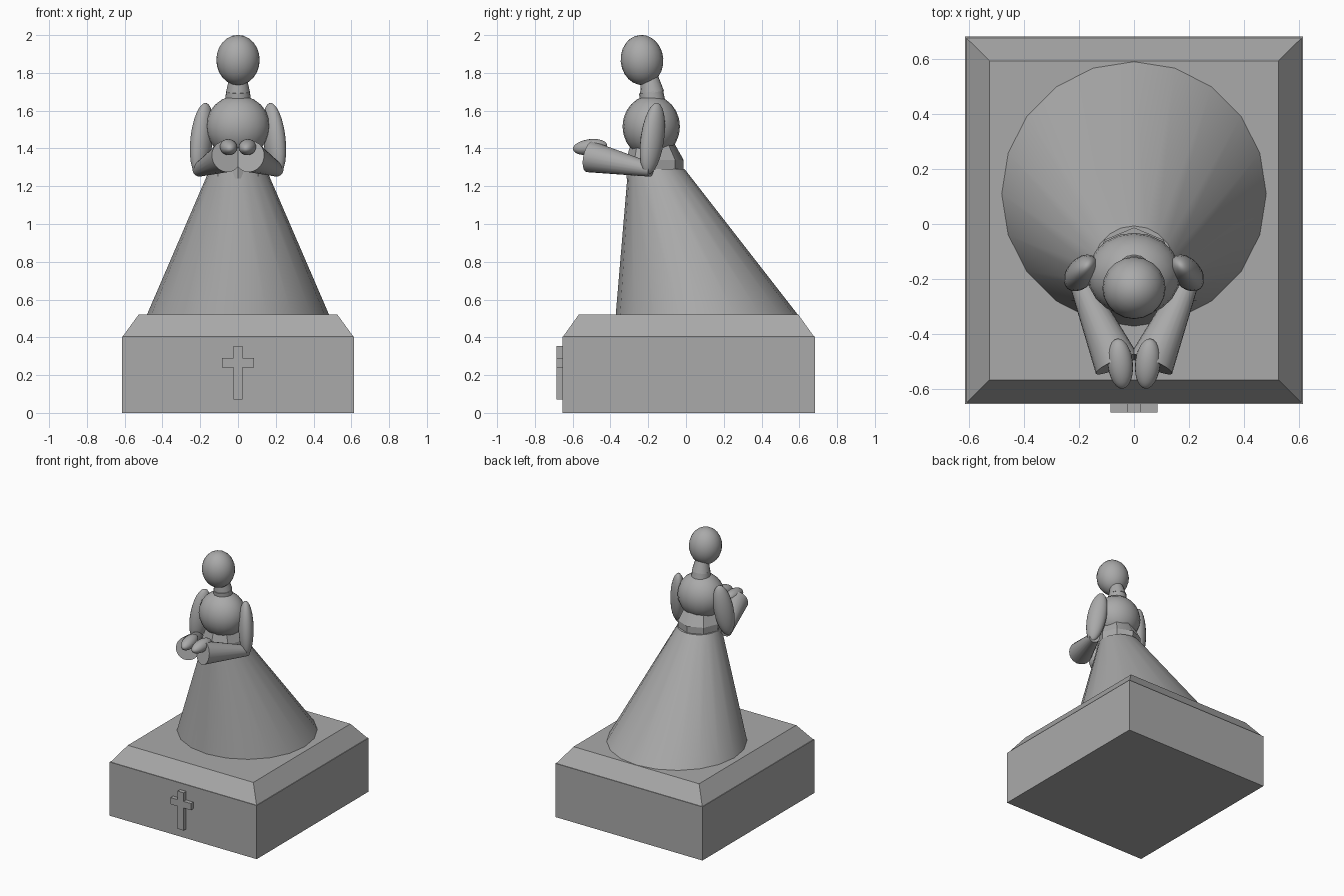
import bpy, math
from mathutils import Vector, Matrix

cube = bpy.data.objects.get("Cube")
if cube:
    bpy.data.objects.remove(cube, do_unlink=True)

stone = bpy.data.materials.new("grey_stone")
stone.use_nodes = True
grey = (0.4, 0.4, 0.4, 1)
stone.diffuse_color = grey
stone.node_tree.nodes["Principled BSDF"].inputs["Base Color"].default_value = grey


def finish(name, smooth=True):
    ob = bpy.context.object
    ob.name = ob.data.name = name
    ob.data.materials.append(stone)
    if smooth:
        bpy.ops.object.shade_smooth_by_angle(angle=math.radians(40))
    return ob


def box(name, low, high):
    low, high = Vector(low), Vector(high)
    bpy.ops.mesh.primitive_cube_add(size=1)
    ob = finish(name, False)
    ob.data.transform(Matrix.Translation((low + high) / 2) @ Matrix.Diagonal((*(high - low), 1)))
    return ob


def slanted_cone(name, c0, r0, c1, r1, sides):
    """Level rings whose centres may be shifted sideways."""
    bpy.ops.mesh.primitive_cone_add(vertices=sides, radius1=1, radius2=1, depth=2)
    ob = bpy.context.object
    for v in ob.data.vertices:
        c, r = (c1, r1) if v.co.z > 0 else (c0, r0)
        v.co = Vector(c) + Vector((v.co.x * r, v.co.y * r, 0))
    return finish(name)


def tilted_cone(name, p0, r0, p1, r1, sides):
    """Cone with its ends square to its axis."""
    p0, p1 = Vector(p0), Vector(p1)
    axis = p1 - p0
    bpy.ops.mesh.primitive_cone_add(vertices=sides, radius1=r0, radius2=r1, depth=axis.length,
                                    location=(p0 + p1) / 2,
                                    rotation=axis.to_track_quat('Z', 'Y').to_euler())
    return finish(name)


def ellipsoid(name, centre, radii, axis=(0, 0, 1)):
    bpy.ops.mesh.primitive_uv_sphere_add(segments=20, ring_count=12, location=centre,
                                         rotation=Vector(axis).to_track_quat('Z', 'Y').to_euler())
    ob = finish(name)
    ob.scale = radii
    return ob


# Plinth with bevelled cap
box("plinth", (-0.615, -0.655, 0), (0.615, 0.682, 0.405))
cap = box("plinth_cap", (-0.61, -0.65, 0.405), (0.61, 0.677, 0.522))
for v in cap.data.vertices:
    if v.co.z > 0.45:
        v.co.x *= 0.525 / 0.61
        v.co.y = 0.0135 + (v.co.y - 0.0135) * 0.58 / 0.6635

# Raised cross on the plinth front
box("cross_upright", (-0.025, -0.685, 0.07), (0.025, -0.65, 0.355))
for side, s in (("left", 1), ("right", -1)):
    a, b = sorted((s * 0.025, s * 0.085))
    box("cross_arm_" + side, (a, -0.685, 0.24), (b, -0.65, 0.29))

# Gown sweeping back, and waist
slanted_cone("skirt", (0, 0.11, 0.52), 0.482, (0, -0.157, 1.29), 0.15, 20)
slanted_cone("waist", (0, -0.165, 1.24), 0.15, (0, -0.165, 1.34), 0.152, 8)
slanted_cone("bodice", (0, -0.165, 1.34), 0.152, (0, -0.18, 1.45), 0.105, 8)

# Upper body
ellipsoid("chest", (0, -0.184, 1.516), (0.17, 0.152, 0.165))
tilted_cone("neck", (0, -0.178, 1.65), 0.067, (0, -0.185, 1.7), 0.064, 16)
tilted_cone("upper_neck", (0, -0.18, 1.695), 0.064, (0, -0.195, 1.79), 0.043, 16)
ellipsoid("head", (0, -0.233, 1.868), (0.115, 0.113, 0.133), (0, -0.08, 1))

# Arms held forward, hands together
for side, s in (("left", 1), ("right", -1)):
    ellipsoid("upper_arm_" + side, (s * 0.192, -0.178, 1.452), (0.052, 0.069, 0.193),
              (s * -0.12, 0.14, 1))
    tilted_cone("sleeve_" + side, (s * 0.207, -0.185, 1.287), 0.037,
                (s * 0.062, -0.51, 1.357), 0.084, 20)
    ellipsoid("hand_" + side, (s * 0.05, -0.508, 1.407), (0.046, 0.042, 0.092),
              (s * -0.1, -1, -0.12))
